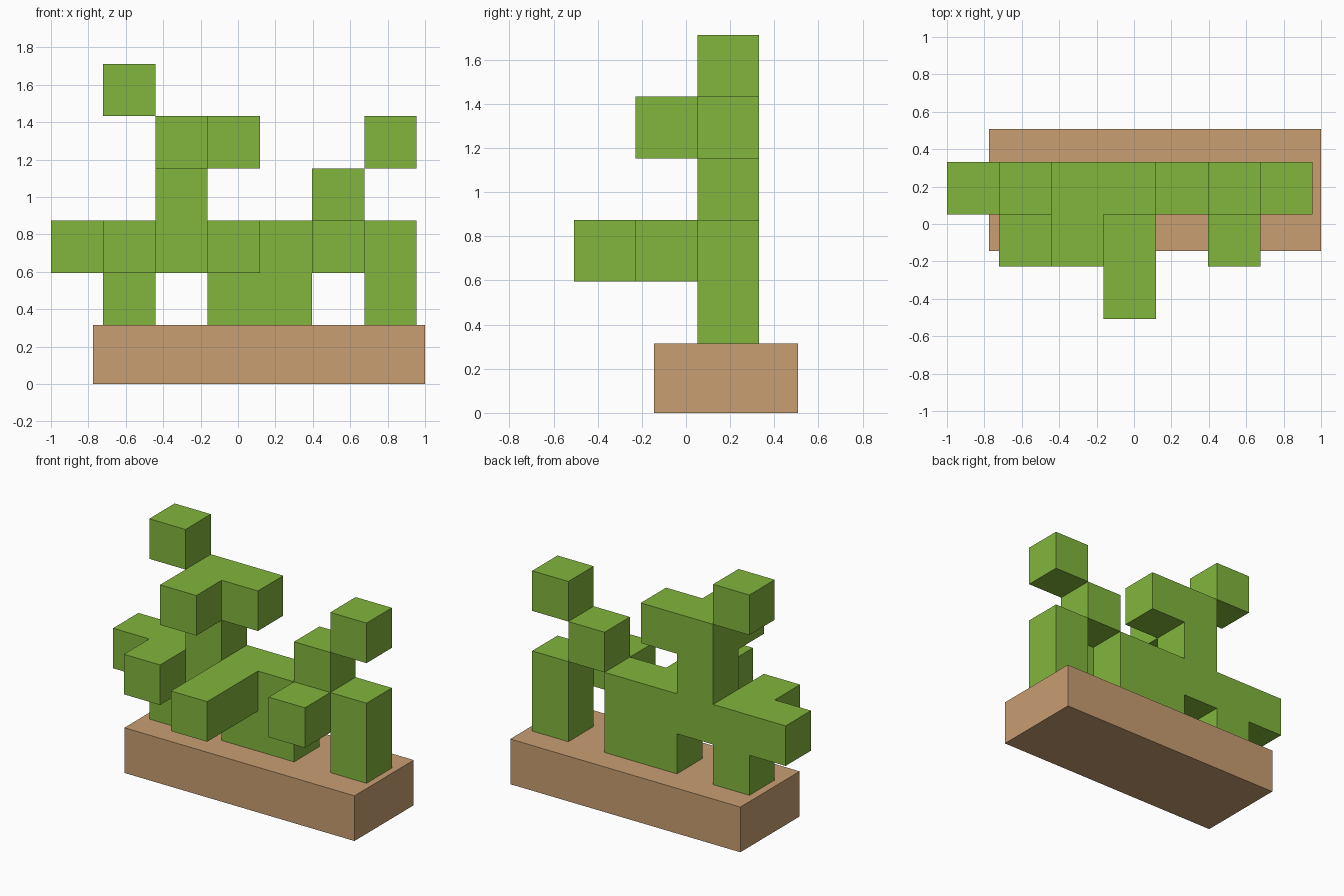
import bpy, bmesh
from mathutils import Vector

if "Cube" in bpy.data.objects:
    bpy.data.objects.remove(bpy.data.objects["Cube"], do_unlink=True)

CELL = 0.2793
ORIGIN = Vector((-1.0, 0.331, 0.315))   # left, back, bottom corner of the plant

# Plant layers from back to front; each lists its rows from top to bottom
BACK = [".#.....",
        "..##..#",
        "..#..#.",
        "#####.#",
        ".#.##.#"]
MIDDLE = [".......",
          "..#....",
          ".......",
          ".#.#.#.",
          "......."]
FRONT = [".......",
         ".......",
         ".......",
         "...#...",
         "......."]


def make_material(name, color):
    mat = bpy.data.materials.new(name)
    mat.use_nodes = True
    mat.diffuse_color = color
    mat.node_tree.nodes["Principled BSDF"].inputs["Base Color"].default_value = color
    return mat


def make_object(name, bm, mat):
    mesh = bpy.data.meshes.new(name)
    bm.to_mesh(mesh)
    bm.free()
    mesh.materials.append(mat)
    obj = bpy.data.objects.new(name, mesh)
    bpy.context.collection.objects.link(obj)
    return obj


def block_shell(cells):
    """Outer skin of a set of unit cells, with flat areas joined."""
    bm = bmesh.new()
    for cell in cells:
        for axis in range(3):
            for sign in (-1, 1):
                near = list(cell)
                near[axis] += sign
                if tuple(near) in cells:
                    continue
                u, v = Vector(), Vector()
                u[(axis + 1) % 3] = v[(axis + 2) % 3] = 0.5
                n = Vector()
                n[axis] = 0.5 * sign
                mid = Vector(cell) + n
                ring = [mid - u - v, mid + u - v, mid + u + v, mid - u + v]
                bm.faces.new([bm.verts.new(p) for p in ring[::sign]])
    bmesh.ops.remove_doubles(bm, verts=bm.verts, dist=0.001)
    bmesh.ops.dissolve_limit(bm, angle_limit=0.01, verts=bm.verts, edges=bm.edges)
    return bm


green = make_material("leaf green", (0.223, 0.462, 0.045, 1))
tan = make_material("tan clay", (0.578, 0.342, 0.168, 1))

# Blocky plant
cells = set()
for depth, layer in enumerate((BACK, MIDDLE, FRONT)):
    for height, row in enumerate(reversed(layer)):
        for col, mark in enumerate(row):
            if mark == "#":
                cells.add((col, -depth, height))
bm = block_shell(cells)
for vert in bm.verts:
    vert.co = ORIGIN + (vert.co + Vector((0.5, -0.5, 0.5))) * CELL
make_object("plant", bm, green)

# Planter base
low, high = Vector((-0.775, -0.145, 0)), Vector((1.0, 0.508, 0.315))
bm = bmesh.new()
bmesh.ops.create_cube(bm, size=1)
for vert in bm.verts:
    vert.co = (low + high) / 2 + vert.co * (high - low)
make_object("planter_base", bm, tan)
